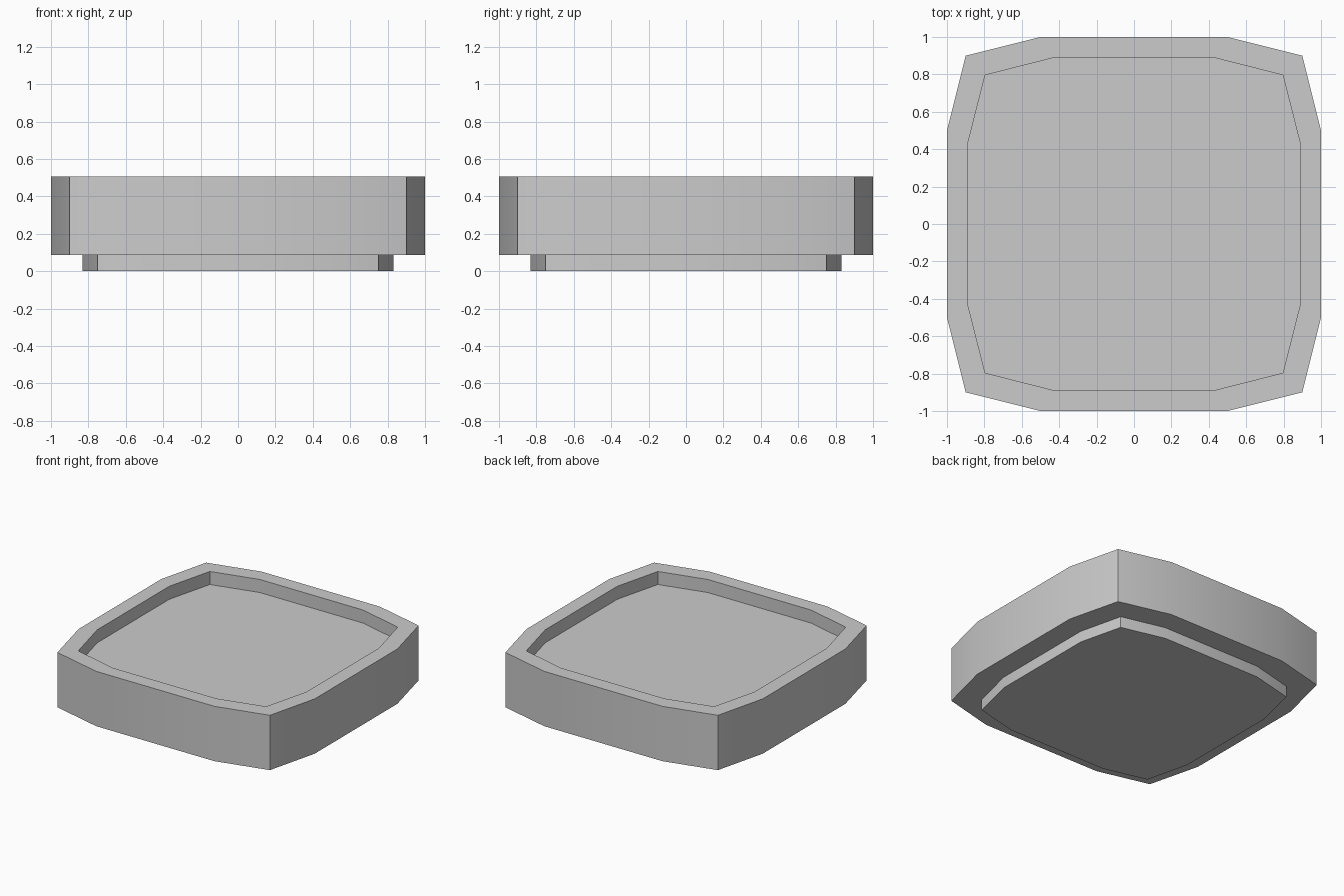
import bpy
import bmesh
import math

cube = bpy.data.objects.get("Cube")
if cube:
    bpy.data.objects.remove(cube, do_unlink=True)

grey = bpy.data.materials.new("plain_grey")
grey.use_nodes = True
colour = (0.6, 0.6, 0.6, 1)
grey.diffuse_color = colour
grey.node_tree.nodes["Principled BSDF"].inputs["Base Color"].default_value = colour


def outline(side, mid, corner):
    """Twelve-sided bowed square: one side and corner, turned four times."""
    points = []
    for turn in range(4):
        c, s = round(math.cos(turn * math.pi / 2)), round(math.sin(turn * math.pi / 2))
        for x, y in ((side, -mid), (side, mid), (corner, corner)):
            points.append((x * c - y * s, x * s + y * c))
    return points


outer = outline(1.0, 0.5, 0.9)
inner = outline(0.887, 0.437, 0.796)
foot = outline(0.832, 0.416, 0.75)

# Rings run from the foot base, out under the rim, up the wall and into the recess
rings = [(foot, 0), (foot, 0.085), (outer, 0.085),
         (outer, 0.505), (inner, 0.505), (inner, 0.405)]

bm = bmesh.new()
loops = [[bm.verts.new((x, y, z)) for x, y in shape] for shape, z in rings]
for low, high in zip(loops, loops[1:]):
    for i in range(len(low)):
        j = (i + 1) % len(low)
        bm.faces.new((low[i], low[j], high[j], high[i]))
bm.faces.new(reversed(loops[0]))   # underside of the foot
bm.faces.new(loops[-1])            # recess floor
bmesh.ops.recalc_face_normals(bm, faces=bm.faces)

mesh = bpy.data.meshes.new("recessed_tray")
bm.to_mesh(mesh)
bm.free()
mesh.materials.append(grey)
tray = bpy.data.objects.new("recessed_tray", mesh)
bpy.context.collection.objects.link(tray)

# Soft bowed sides with crisp corners and rims
bpy.ops.object.select_all(action="DESELECT")
tray.select_set(True)
bpy.context.view_layer.objects.active = tray
bpy.ops.object.shade_smooth_by_angle(angle=math.radians(30))
